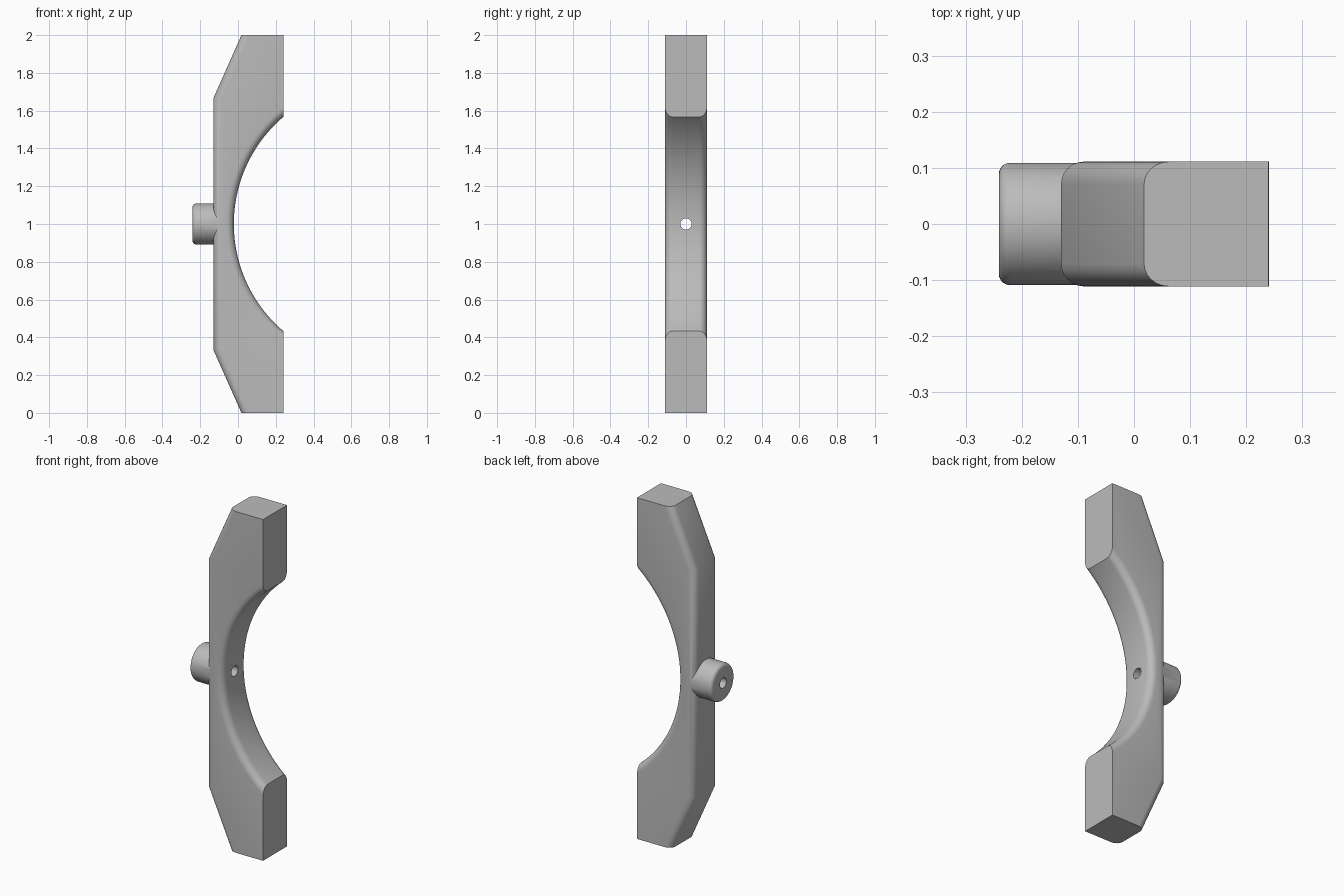
import bpy, bmesh, math
from mathutils import Matrix

cube = bpy.data.objects.get("Cube")
if cube:
    bpy.data.objects.remove(cube, do_unlink=True)

HALF_WIDTH = 0.111
FILLET = 0.04
KNOB_R = 0.109
BORE_R = 0.03

grey = bpy.data.materials.new("plain grey")
grey.use_nodes = True
COLOUR = (0.5, 0.5, 0.5, 1)
grey.diffuse_color = COLOUR
grey.node_tree.nodes["Principled BSDF"].inputs["Base Color"].default_value = COLOUR


def make_object(name, bm):
    bmesh.ops.recalc_face_normals(bm, faces=bm.faces[:])
    mesh = bpy.data.meshes.new(name)
    bm.to_mesh(mesh)
    bm.free()
    mesh.materials.append(grey)
    obj = bpy.data.objects.new(name, mesh)
    bpy.context.collection.objects.link(obj)
    return obj


def activate(obj):
    bpy.ops.object.select_all(action='DESELECT')
    obj.select_set(True)
    bpy.context.view_layer.objects.active = obj


def boolean(obj, other, operation):
    activate(obj)
    mod = obj.modifiers.new(operation, 'BOOLEAN')
    mod.operation = operation
    mod.solver = 'EXACT'
    mod.object = other
    bpy.ops.object.modifier_apply(modifier=mod.name)
    bpy.data.objects.remove(other, do_unlink=True)


def x_cylinder(bm, radius, x0, x1, segments):
    turn = Matrix.Translation(((x0 + x1) / 2, 0, 1)) @ Matrix.Rotation(math.pi / 2, 4, 'Y')
    bmesh.ops.create_cone(bm, cap_ends=True, segments=segments, radius1=radius,
                          radius2=radius, depth=x1 - x0, matrix=turn)


# Bracket side profile: chamfered back, arched opening
back = [(0.018, 2), (-0.13, 1.667), (-0.13, 0.333), (0.018, 0)]
arc_r, arc_x = 0.744, 0.722
sweep = math.asin(0.567 / arc_r)
STEPS = 48
arch = []
for i in range(STEPS + 1):
    a = sweep * (2 * i / STEPS - 1)
    arch.append((arc_x - arc_r * math.cos(a), 1 + arc_r * math.sin(a)))
profile = back + [(0.24, 0)] + arch + [(0.24, 2)]
bm = bmesh.new()
face = bm.faces.new([bm.verts.new((x, -HALF_WIDTH, z)) for x, z in profile])
ext = bmesh.ops.extrude_face_region(bm, geom=[face])
bmesh.ops.translate(bm, vec=(0, 2 * HALF_WIDTH, 0),
                    verts=[v for v in ext["geom"] if isinstance(v, bmesh.types.BMVert)])
bmesh.ops.recalc_face_normals(bm, faces=bm.faces[:])


# Round the long edges of the back and the arch
def is_rounded(edge):
    a, b = (v.co for v in edge.verts)
    if abs(a.y - b.y) > 0.01 or abs(a.z - b.z) < 0.001:
        return False
    return not (a.x > 0.239 and b.x > 0.239)


bmesh.ops.bevel(bm, geom=[e for e in bm.edges if is_rounded(e)], offset=FILLET,
                segments=6, profile=0.5, affect='EDGES', clamp_overlap=False)
bracket = make_object("bracket", bm)

# Round knob on the back, with a softened outer rim
bm = bmesh.new()
x_cylinder(bm, KNOB_R, -0.241, -0.085, 64)
rim = [e for e in bm.edges if all(v.co.x < -0.24 for v in e.verts)]
bmesh.ops.bevel(bm, geom=rim, offset=0.02, segments=5, profile=0.5, affect='EDGES')
boolean(bracket, make_object("knob", bm), 'UNION')

# Bore through knob and bracket
bm = bmesh.new()
x_cylinder(bm, BORE_R, -0.4, 0.2, 32)
cutter = make_object("bore_cutter", bm)
cutter.hide_render = True
boolean(bracket, cutter, 'DIFFERENCE')

activate(bracket)
bpy.ops.object.shade_smooth_by_angle(angle=math.radians(30))
